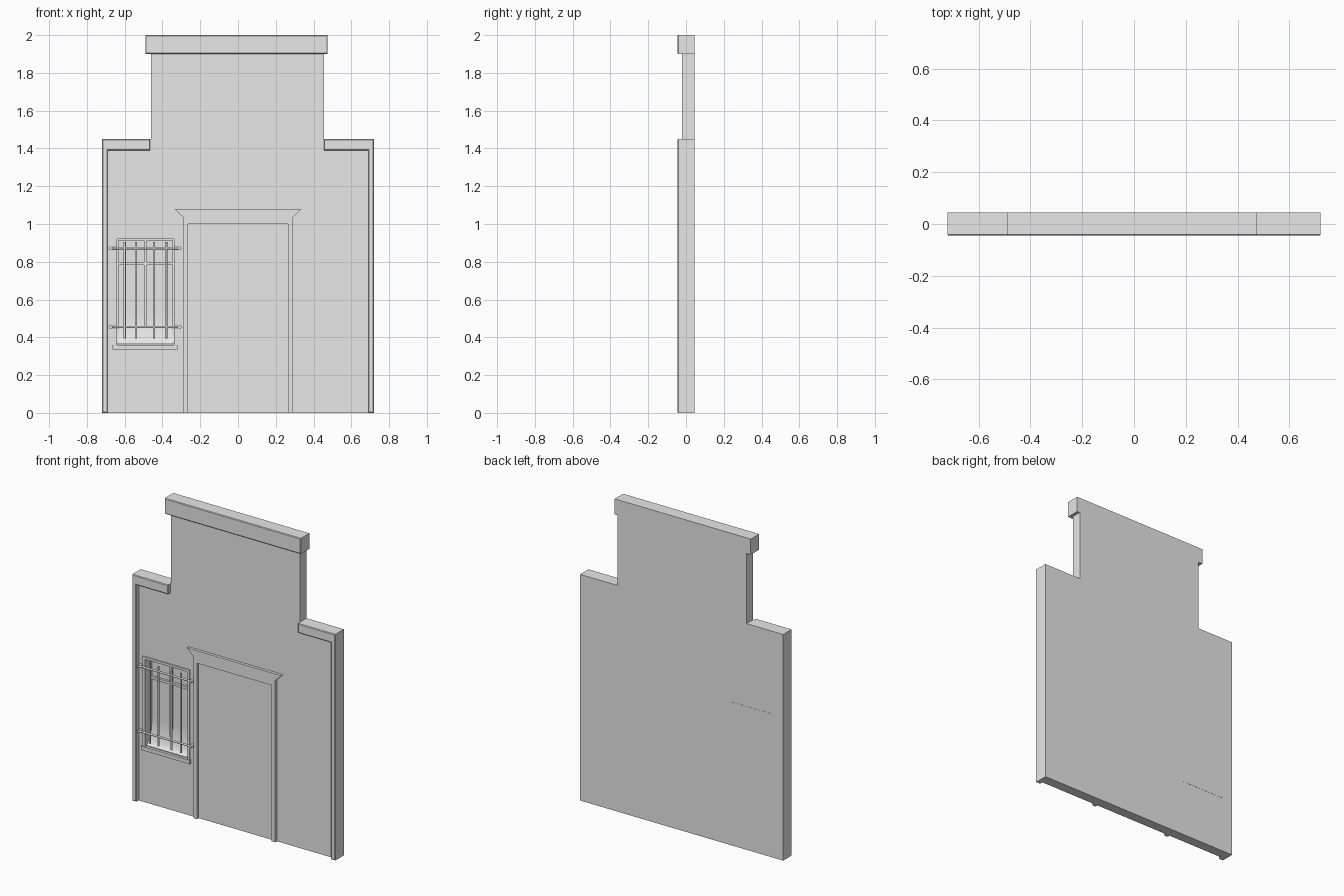
import bpy, bmesh, math
from mathutils import Vector

cube = bpy.data.objects.get("Cube")
if cube:
    bpy.data.objects.remove(cube, do_unlink=True)

grey = bpy.data.materials.new("plain grey")
grey.use_nodes = True
grey.diffuse_color = (0.8, 0.8, 0.8, 1)
grey.node_tree.nodes["Principled BSDF"].inputs["Base Color"].default_value = (0.8, 0.8, 0.8, 1)


def finish(name, bm, smooth=False):
    bmesh.ops.recalc_face_normals(bm, faces=bm.faces[:])
    mesh = bpy.data.meshes.new(name)
    bm.to_mesh(mesh)
    bm.free()
    mesh.materials.append(grey)
    for p in mesh.polygons:
        p.use_smooth = smooth
    obj = bpy.data.objects.new(name, mesh)
    bpy.context.collection.objects.link(obj)
    if smooth:
        bpy.ops.object.select_all(action='DESELECT')
        bpy.context.view_layer.objects.active = obj
        obj.select_set(True)
        bpy.ops.object.shade_smooth_by_angle(angle=math.radians(35))
    return obj


def rect(x0, x1, z0, z1):
    return [(x0, z0), (x1, z0), (x1, z1), (x0, z1)]


def prism(name, loops, y0, y1, chamfer=0):
    """Front outline (first loop) with optional holes, extruded from y0 to y1."""
    bm = bmesh.new()
    front = y0 + chamfer
    edges = []
    for loop in loops:
        vs = [bm.verts.new((x, front, z)) for x, z in loop]
        if len(loops) == 1:
            bm.faces.new(vs)
        else:
            edges += [bm.edges.new((a, b)) for a, b in zip(vs, vs[1:] + vs[:1])]
    if edges:
        bmesh.ops.triangle_fill(bm, edges=edges, use_beauty=True)
    caps = bm.faces[:]
    ext = bmesh.ops.extrude_face_region(bm, geom=caps, use_keep_orig=True)
    moved = [g for g in ext["geom"] if isinstance(g, bmesh.types.BMVert)]
    bmesh.ops.translate(bm, verts=moved, vec=(0, y1 - front, 0))
    bmesh.ops.recalc_face_normals(bm, faces=bm.faces[:])
    if chamfer:
        face = [f for f in bm.faces if f.normal.y < -0.9]
        bmesh.ops.inset_region(bm, faces=face, thickness=chamfer * 1.5, depth=chamfer)
    return finish(name, bm)


def rod(name, a, b, radius):
    a, b = Vector(a), Vector(b)
    bm = bmesh.new()
    bmesh.ops.create_cone(bm, cap_ends=True, segments=12, radius1=radius,
                          radius2=radius, depth=(b - a).length)
    turn = (b - a).to_track_quat('Z', 'Y')
    for v in bm.verts:
        v.co = turn @ v.co + (a + b) / 2
    return finish(name, bm, True)


FRONT, WALL, BACK = -0.045, -0.02, 0.044
opening = rect(-0.64, -0.34, 0.36, 0.92)

# Stepped wall with the window opening
prism("wall", [[(-0.72, 0), (0.72, 0), (0.72, 1.45), (0.455, 1.45), (0.455, 1.95),
                (-0.46, 1.95), (-0.46, 1.45), (-0.72, 1.45)], opening], WALL, BACK)

# Cornice and edge trims
prism("cornice", [rect(-0.49, 0.475, 1.9, 2.0)], FRONT, BACK, 0.004)
for side, inner, label in ((-1, 0.465, "right"), (1, 0.455, "left")):
    outline = [(0.72, 0), (0.69, 0), (0.69, 1.39), (inner, 1.39), (inner, 1.45), (0.72, 1.45)]
    prism(label + "_edge_trim", [[(side * x, z) for x, z in outline]], FRONT, WALL, 0.004)

# Door surround with a flared head
half = [(0.265, 0), (0.29, 0), (0.29, 1.035), (0.335, 1.08)]
outline = half + [(-x, z) for x, z in reversed(half)] + [(-0.265, 1.0), (0.265, 1.0)]
prism("door_surround", [outline], -0.038, WALL)

# Window frame, sill and pane
prism("window_frame", [rect(-0.66, -0.325, 0.345, 0.935), opening], -0.027, WALL + 0.01)
prism("window_sill", [rect(-0.665, -0.32, 0.335, 0.36)], -0.032, WALL + 0.01)
prism("window_pane", [opening], 0.03, BACK + 0.001)

# Sash bars
prism("sash_mullion", [rect(-0.497, -0.483, 0.45, 0.92)], 0.015, 0.031)
prism("sash_transom", [rect(-0.64, -0.34, 0.782, 0.798)], 0.015, 0.031)
prism("sash_surround", [opening, rect(-0.632, -0.348, 0.368, 0.912)], 0.015, 0.031)

# Curved apron at the foot of the window
bm = bmesh.new()
steps = 14
profile = []
for i in range(steps + 1):
    t = math.pi / 2 * i / steps
    profile.append((-0.015 + 0.045 * math.sin(t), 0.53 - 0.165 * math.cos(t)))
profile = [(y, z) for y, z in profile] + [(0.031, 0.36), (-0.015, 0.36)]
end = bm.faces.new([bm.verts.new((-0.64, y, z)) for y, z in profile])
ext = bmesh.ops.extrude_face_region(bm, geom=[end], use_keep_orig=True)
bmesh.ops.translate(bm, vec=(0.3, 0, 0),
                    verts=[g for g in ext["geom"] if isinstance(g, bmesh.types.BMVert)])
finish("window_apron", bm, True)

# Iron grille: uprights, cross rails with end knobs, and wall fixings
for i, x in enumerate((-0.6, -0.54, -0.445, -0.38)):
    rod(f"grille_upright_{i + 1}", (x, -0.036, 0.395), (x, -0.036, 0.905), 0.006)
for label, z in (("lower", 0.455), ("upper", 0.872)):
    rod(label + "_grille_rail", (-0.68, -0.036, z), (-0.3, -0.036, z), 0.006)
    for end_name, x in (("right", -0.675), ("left", -0.308)):
        rod(f"{label}_{end_name}_fixing", (x, -0.043, z), (x, WALL + 0.005, z), 0.01)
